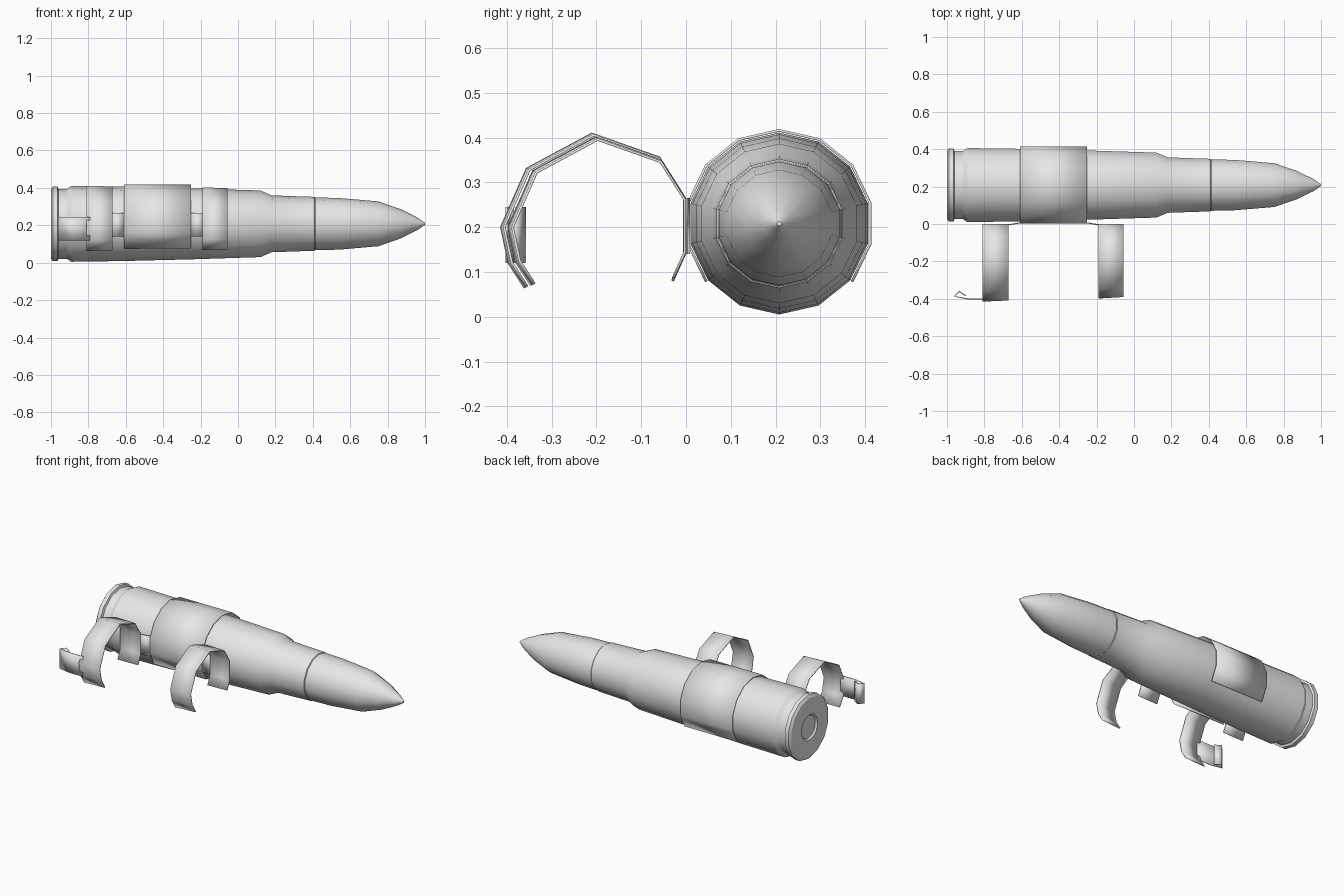
import bpy
import bmesh
from math import cos, sin, pi, radians

cube = bpy.data.objects.get("Cube")
if cube:
    bpy.data.objects.remove(cube)

SIDES = 14
CENTRE = 0.208          # cartridge axis in y and z
STEP = 2 * pi / SIDES

metal = bpy.data.materials.new("plain grey metal")
metal.use_nodes = True
GREY = (0.8, 0.8, 0.8, 1)
metal.diffuse_color = GREY
metal.node_tree.nodes["Principled BSDF"].inputs["Base Color"].default_value = GREY


def finish(name, bm, angle, thickness=0):
    bmesh.ops.recalc_face_normals(bm, faces=bm.faces)
    mesh = bpy.data.meshes.new(name)
    bm.to_mesh(mesh)
    bm.free()
    obj = bpy.data.objects.new(name, mesh)
    bpy.context.collection.objects.link(obj)
    mesh.materials.append(metal)
    bpy.ops.object.select_all(action="DESELECT")
    obj.select_set(True)
    bpy.context.view_layer.objects.active = obj
    bpy.ops.object.shade_smooth_by_angle(angle=radians(angle))
    if thickness:
        mod = obj.modifiers.new("thickness", "SOLIDIFY")
        mod.thickness = thickness
        mod.offset = 0
    return obj


def lathe(name, profile):
    """Turn (x, radius) points around the cartridge axis."""
    bm = bmesh.new()
    verts = [bm.verts.new((x, CENTRE, CENTRE - r)) for x, r in profile]
    edges = [bm.edges.new(pair) for pair in zip(verts, verts[1:])]
    bmesh.ops.spin(bm, geom=verts + edges, cent=(0, CENTRE, CENTRE),
                   axis=(1, 0, 0), angle=2 * pi, steps=SIDES)
    bmesh.ops.remove_doubles(bm, verts=bm.verts, dist=0.0005)
    return finish(name, bm, 28)


def strip(name, start, end, angle=60):
    """Sheet metal between two matching lines of points."""
    bm = bmesh.new()
    a = [bm.verts.new(p) for p in start]
    b = [bm.verts.new(p) for p in end]
    for i in range(len(a) - 1):
        bm.faces.new((a[i], a[i + 1], b[i + 1], b[i]))
    return finish(name, bm, angle, 0.006)


# Cartridge case with rim, groove, shoulder and neck
lathe("cartridge_case", [
    (-0.99, 0), (-0.99, 0.07), (-1, 0.08), (-1, 0.185), (-0.99, 0.2),
    (-0.965, 0.2), (-0.96, 0.187), (-0.915, 0.187), (-0.89, 0.203),
    (-0.61, 0.199), (-0.25, 0.19), (0.12, 0.178), (0.18, 0.152),
    (0.41, 0.144), (0.415, 0.135)])

# Pointed bullet
lathe("bullet", [
    (0.40, 0.13), (0.415, 0.141), (0.54, 0.138), (0.75, 0.12),
    (0.87, 0.078), (0.96, 0.033), (1, 0.005), (1, 0)])

# Band clasping the cartridge, open underneath
arc = [-pi / 2 + STEP * i for i in range(2, SIDES - 1)]


def band_line(x, r):
    return [(x, CENTRE + r * cos(t), CENTRE + r * sin(t)) for t in arc]


strip("centre_band", band_line(-0.61, 0.208), band_line(-0.25, 0.208), 40)

# Open loops for the neighbouring cartridge, as (y, z)
LOOP = [(-0.36, 0.065), (-0.395, 0.12), (-0.412, 0.2), (-0.355, 0.33),
        (-0.21, 0.408), (-0.06, 0.355), (-0.003, 0.265), (-0.003, 0.14),
        (-0.03, 0.08)]


def loop_line(x, scale):
    return [(x, y * scale, 0.2 + (z - 0.2) * scale) for y, z in LOOP]


strip("rear_loop", loop_line(-0.81, 1), loop_line(-0.67, 0.985))
strip("front_loop", loop_line(-0.19, 0.96), loop_line(-0.055, 0.94))

# Short bridges joining the loops to the band
for name, loop_x, band_x in (("rear_bridge", -0.67, -0.61),
                             ("front_bridge", -0.19, -0.25)):
    strip(name, [(loop_x, -0.004, 0.14), (band_x, 0.006, 0.14)],
          [(loop_x, -0.004, 0.265), (band_x, 0.006, 0.265)])

# Rear tab with a curled end
TAB = [(-0.79, -0.4), (-0.89, -0.4), (-0.96, -0.387), (-0.935, -0.36),
       (-0.9, -0.383)]
strip("rear_tab", [(x, y, 0.12) for x, y in TAB],
      [(x, y, 0.245) for x, y in TAB], 30)
